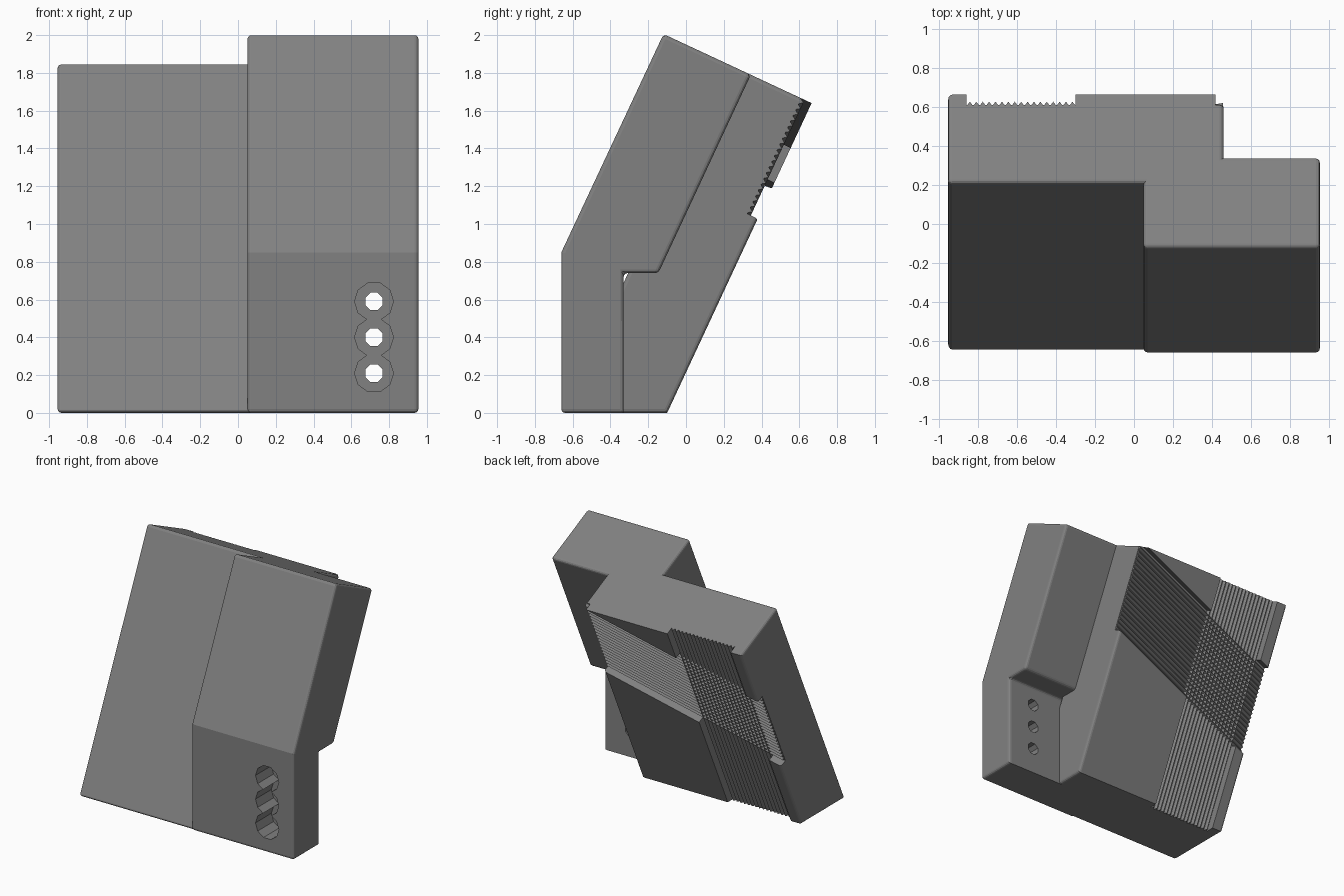
import bpy, bmesh, math
from mathutils import Matrix, Vector

if "Cube" in bpy.data.objects:
    bpy.data.objects.remove(bpy.data.objects["Cube"], do_unlink=True)

S, C = math.sin(math.radians(25)), math.cos(math.radians(25))
TOP_Y, TOP_Z = 0.665, 1.64           # upper back edge of the leaning block
XR, XL = -0.955, 0.955               # outer sides
STEP, INNER = 0.05, 0.46             # front step and rear step in x
SLOPE = math.tan(math.radians(20))   # fall of the diagonal band
STRIP = (-0.86, -0.30)               # upright ribbed strip
PITCH, FLOOR = 0.0335, 0.06

grey = bpy.data.materials.new("mid_grey")
grey.use_nodes = True
grey.diffuse_color = (0.22, 0.22, 0.22, 1)
grey.node_tree.nodes["Principled BSDF"].inputs["Base Color"].default_value = (0.22, 0.22, 0.22, 1)


def lean(down, depth):
    """(y, z) at a distance down the leaning back and a depth into it."""
    return TOP_Y - S * down - C * depth, TOP_Z - C * down + S * depth


def ground(depth):
    """Distance down the back at which a given depth meets z = 0."""
    return (TOP_Z + S * depth) / C


def back_point(x, down, depth):
    return Vector((x, *lean(down, depth)))


def finish(name, bm):
    bmesh.ops.recalc_face_normals(bm, faces=bm.faces[:])
    mesh = bpy.data.meshes.new(name)
    bm.to_mesh(mesh)
    bm.free()
    obj = bpy.data.objects.new(name, mesh)
    bpy.context.collection.objects.link(obj)
    mesh.materials.append(grey)
    return obj


def prism(bm, ring_a, ring_b):
    a = [bm.verts.new(p) for p in ring_a]
    b = [bm.verts.new(p) for p in ring_b]
    bm.faces.new(a)
    bm.faces.new(b[::-1])
    for i in range(len(a)):
        j = (i + 1) % len(a)
        bm.faces.new((a[j], a[i], b[i], b[j]))
    return a, b


def rounded_block(name, profile, x0, x1, radius, sharp):
    """Extrude a (y, z) profile along x; corners listed in sharp stay crisp."""
    bm = bmesh.new()
    a, b = prism(bm, [(x0, *p) for p in profile], [(x1, *p) for p in profile])
    keep = {frozenset((a[i], b[i])) for i in sharp}
    bmesh.ops.recalc_face_normals(bm, faces=bm.faces[:])
    edges = [e for e in bm.edges if frozenset(e.verts) not in keep]
    bmesh.ops.bevel(bm, geom=edges, offset=radius, segments=3, profile=0.5,
                    affect='EDGES', clamp_overlap=True)
    return finish(name, bm)


def cut(target, cutter):
    cutter.hide_render = True
    mod = target.modifiers.new("cut", 'BOOLEAN')
    mod.operation, mod.solver, mod.object = 'DIFFERENCE', 'EXACT', cutter
    bpy.context.view_layer.objects.active = target
    bpy.ops.object.modifier_apply(modifier=mod.name)
    bpy.data.objects.remove(cutter, do_unlink=True)


def back_cutter(name, outline):
    bm = bmesh.new()
    prism(bm, [back_point(x, d, -0.1) for x, d in outline],
          [back_point(x, d, FLOOR) for x, d in outline])
    return finish(name, bm)


def bore(name, z, radius, sides, y0, y1):
    bm = bmesh.new()
    m = (Matrix.Translation((0.72, (y0 + y1) / 2, z)) @ Matrix.Rotation(math.pi / 2, 4, 'X')
         @ Matrix.Rotation(math.pi / sides, 4, 'Z'))
    bmesh.ops.create_cone(bm, cap_ends=True, segments=sides, radius1=radius,
                          radius2=radius, depth=y1 - y0, matrix=m)
    return finish(name, bm)


# Leaning main block
main_block = rounded_block(
    "main_block",
    [lean(ground(0.5), 0.5), lean(0, 0.5), lean(0, 0), lean(ground(0), 0)],
    XR, INNER, 0.02, sharp=(2, 3))

# Front side block: upright foot that bends into the leaning upper part
back_bend = lean((1.79 - 0.74) / C, 0.355)
side_block = rounded_block(
    "side_block",
    [(-0.66, 0), (-0.66, 0.85), lean(0, 0.865), lean(0, 0.355),
     (back_bend[0], 0.74), (-0.33, 0.74), (-0.33, 0)],
    STEP, XL, 0.02, sharp=(1, 6))

# Three screw holes with overlapping counterbores
for z in (0.21, 0.40, 0.59):
    cut(side_block, bore("counterbore_cutter", z, 0.103, 10, -0.9, -0.46))
    cut(side_block, bore("hole_cutter", z, 0.05, 8, -0.95, -0.2))


# Recessed diagonal band and upright strip on the back
def band_top(x):
    return SLOPE * (0.42 - x)


def band_bottom(x):
    return 0.675 + SLOPE * (INNER - x)


cut(main_block, back_cutter("band_cutter", [
    (0.6, band_top(0.6)), (-1.1, band_top(-1.1)),
    (-1.1, band_bottom(-1.1)), (0.6, band_bottom(0.6))]))
cut(main_block, back_cutter("strip_cutter", [
    (STRIP[0], -0.2), (STRIP[1], -0.2), (STRIP[1], 2.1), (STRIP[0], 2.1)]))

# Diagonal ribs along the band
bm = bmesh.new()
section = [(-PITCH / 2, FLOOR + 0.004), (0, FLOOR - 0.02), (PITCH / 2, FLOOR + 0.004)]
x0, x1 = INNER - 0.003, XR + 0.003
for i in range(int(0.675 / PITCH)):
    start = (i + 0.5) * PITCH
    prism(bm, [back_point(x0, start + o, d) for o, d in section],
          [back_point(x1, start + SLOPE * (x0 - x1) + o, d) for o, d in section])
finish("diagonal_ribs", bm)

# Upright ribs down the strip
bm = bmesh.new()
count = round((STRIP[1] - STRIP[0]) / PITCH)
width = (STRIP[1] - STRIP[0]) / count
section = [(-width / 2, FLOOR + 0.004), (0, FLOOR - 0.02), (width / 2, FLOOR + 0.004)]
for i in range(count):
    x = STRIP[0] + (i + 0.5) * width
    prism(bm, [back_point(x + o, 0, d) for o, d in section],
          [back_point(x + o, ground(d), d) for o, d in section])
finish("upright_ribs", bm)
